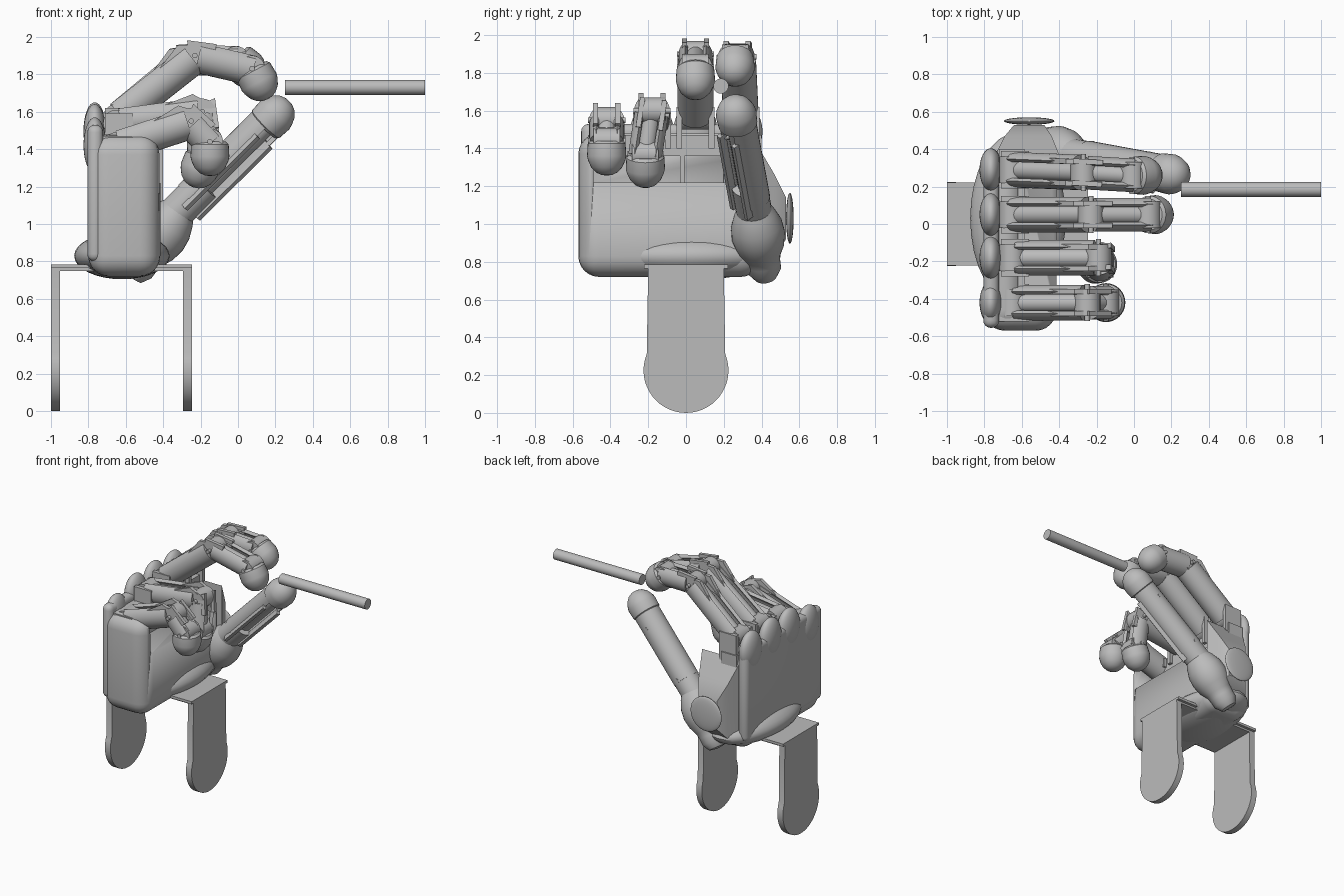
import bpy, bmesh
from math import pi, cos, sin, radians
from mathutils import Vector, Matrix

cube = bpy.data.objects.get("Cube")
if cube:
    bpy.data.objects.remove(cube, do_unlink=True)

grey = bpy.data.materials.new("plain_grey")
grey.use_nodes = True
grey.diffuse_color = (0.5, 0.5, 0.5, 1)
grey.node_tree.nodes["Principled BSDF"].inputs["Base Color"].default_value = (0.5, 0.5, 0.5, 1)


def finish(name, bm, mat=None, bevel=0, segments=4):
    if bevel:
        bmesh.ops.bevel(bm, geom=bm.edges[:], offset=bevel, segments=segments,
                        profile=0.5, affect='EDGES')
    if mat:
        bm.transform(mat)
    bmesh.ops.recalc_face_normals(bm, faces=bm.faces[:])
    me = bpy.data.meshes.new(name)
    bm.to_mesh(me)
    bm.free()
    me.materials.append(grey)
    ob = bpy.data.objects.new(name, me)
    bpy.context.collection.objects.link(ob)
    bpy.ops.object.select_all(action='DESELECT')
    ob.select_set(True)
    bpy.context.view_layer.objects.active = ob
    bpy.ops.object.shade_smooth_by_angle(angle=radians(35))
    return ob


def box(name, lo, hi, bevel=0, segments=4):
    lo, hi = Vector(lo), Vector(hi)
    bm = bmesh.new()
    bmesh.ops.create_cube(bm, size=1)
    size = hi - lo
    bm.transform(Matrix.Translation((lo + hi) / 2) @ Matrix.Diagonal((*size, 1)))
    return finish(name, bm, bevel=bevel, segments=segments)


def hull(name, points, mat=None):
    bm = bmesh.new()
    for p in points:
        bm.verts.new(p)
    bmesh.ops.convex_hull(bm, input=bm.verts[:])
    return finish(name, bm, mat)


def ellipsoid(name, centre, radii):
    bm = bmesh.new()
    bmesh.ops.create_uvsphere(bm, u_segments=32, v_segments=16, radius=1)
    return finish(name, bm, Matrix.Translation(centre) @ Matrix.Diagonal((*radii, 1)))


def rod(name, a, b, r):
    a, b = Vector(a), Vector(b)
    bm = bmesh.new()
    bmesh.ops.create_cone(bm, cap_ends=True, segments=24, radius1=r, radius2=r, depth=(b - a).length)
    turn = (b - a).to_track_quat('Z', 'Y').to_matrix().to_4x4()
    return finish(name, bm, Matrix.Translation((a + b) / 2) @ turn)


def frame(origin, d, dorsal=None):
    # local x = sideways, y = dorsal, z = along the segment
    d = Vector(d).normalized()
    dorsal = Vector(dorsal) if dorsal else d.cross(Vector((0, 1, 0)))
    side = dorsal.cross(d).normalized()
    dorsal = d.cross(side)
    m = Matrix((side, dorsal, d)).transposed().to_4x4()
    m.translation = Vector(origin)
    return m


def lathe(name, profile, mat):
    bm = bmesh.new()
    vs = [bm.verts.new((r, 0, z)) for r, z in profile]
    edges = [bm.edges.new(p) for p in zip(vs, vs[1:])]
    bmesh.ops.spin(bm, geom=vs + edges, cent=(0, 0, 0), axis=(0, 0, 1), angle=2 * pi, steps=32)
    bmesh.ops.remove_doubles(bm, verts=bm.verts[:], dist=1e-4)
    return finish(name, bm, mat)


def channel(name, a, b, r, dorsal=None, gap=38, wall=0.025):
    # open tube with a slot along its dorsal side
    a, b = Vector(a), Vector(b)
    n = 24
    angles = [radians(90 + gap + (360 - 2 * gap) * i / n) for i in range(n + 1)]
    ring = [(r * cos(t), r * sin(t)) for t in angles]
    ring += [((r - wall) * cos(t), (r - wall) * sin(t)) for t in reversed(angles)]
    bm = bmesh.new()
    ends = [[bm.verts.new((x, y, z)) for x, y in ring] for z in (0, (b - a).length)]
    m = len(ring)
    for i in range(m):
        j = (i + 1) % m
        bm.faces.new((ends[0][i], ends[0][j], ends[1][j], ends[1][i]))
    for e in ends:
        for i in range(n):
            bm.faces.new((e[i], e[i + 1], e[m - 2 - i], e[m - 1 - i]))
    return finish(name, bm, frame(a, b - a, dorsal))


def tip(name, origin, d, size=1.0):
    profile = [(0, 0), (.085, 0), (.1, .015), (.104, .08), (.098, .105), (.082, .14),
               (.055, .168), (.028, .18), (0, .184)]
    lathe(name, [(r * size, z * size) for r, z in profile], frame(origin, d))


def prongs(name, mat, outline):
    for s, side in ((-1, "right"), (1, "left")):
        hull(f"{name}_{side}_prong", [(s * x, y, z) for x in (.045, .072) for z, y in outline], mat)


# Wrist bracket: two round-ended legs under a plate
for name, x in (("right", -1.0), ("left", -0.295)):
    pts = [(0.225 * cos(pi + t * pi / 24), 0.225 + 0.225 * sin(pi + t * pi / 24)) for t in range(-6, 31)]
    pts = [p for p in pts if abs(p[0]) > 0.198 or p[1] < 0.225]
    pts = [(-0.2, 0.765)] + pts + [(0.2, 0.765)]
    bm = bmesh.new()
    face = bm.faces.new([bm.verts.new((x, y, z)) for y, z in pts])
    out = bmesh.ops.extrude_face_region(bm, geom=[face])
    bmesh.ops.translate(bm, vec=(.048, 0, 0), verts=[v for v in out["geom"] if isinstance(v, bmesh.types.BMVert)])
    finish(f"{name}_bracket_leg", bm)
box("bracket_plate", (-1, -.2, .75), (-.247, .2, .785))
for s in (-1, 1):
    box("bracket_rim", (-1, s * .21 - .012, .765), (-.247, s * .21 + .012, .785))

# Palm with an open pocket above the heel
palm = box("palm", (-.8, -.57, .72), (-.415, .4, 1.48), bevel=.11, segments=6)
cutter = box("palm_cutter", (-.62, -.49, 1.22), (-.2, .6, 1.8))
mod = palm.modifiers.new("pocket", 'BOOLEAN')
mod.operation, mod.object, mod.solver = 'DIFFERENCE', cutter, 'EXACT'
bpy.context.view_layer.objects.active = palm
bpy.ops.object.modifier_apply(modifier="pocket")
bpy.data.objects.remove(cutter, do_unlink=True)
ellipsoid("wrist_flare", (-.62, .03, .83), (.255, .46, .125))
box("back_shell", (-.805, -.555, .8), (-.72, .4, 1.53), bevel=.04)
box("finger_mount", (-.72, -.52, 1.36), (-.585, .4, 1.47))
for y in (-.02, .21):
    box("pocket_rib", (-.62, y - .012, 1.22), (-.59, y + .012, 1.47))

# Thumb motor housing and its round cap
hull("thumb_housing", [(x, .37, z) for x in (-.74, -.4) for z in (.8, 1.43)] +
     [(x, .47, z) for x in (-.69, -.44) for z in (.84, 1.26)] +
     [(x, .53, z) for x in (-.64, -.48) for z in (.92, 1.14)])
ellipsoid("thumb_motor_cap", (-.56, .55, 1.03), (.135, .02, .135))

# Fingers: base, middle joint, end joint, tip direction, knuckle height
fingers = {
    "index": ((-.65, .29, 1.57), (-.27, .275, 1.885), (-.01, .26, 1.88), (.7, 0, -.6), 1.49),
    "middle": ((-.65, .05, 1.57), (-.23, .05, 1.9), (.075, .05, 1.83), (.45, 0, -.85), 1.5),
    "ring": ((-.65, -.18, 1.54), (-.19, -.18, 1.6), (-.18, -.215, 1.37), (-.3, 0, -.9), 1.49),
    "little": ((-.65, -.42, 1.42), (-.25, -.42, 1.55), (-.15, -.42, 1.44), (0, 0, -1), 1.42),
}
for name, (base, mid, end, d, top) in fingers.items():
    base, mid, end = Vector(base), Vector(mid), Vector(end)
    u, v = (mid - base).normalized(), (end - mid).normalized()
    side = Vector((0, .088, 0))
    ellipsoid(f"{name}_knuckle", (-.765, base.y, top), (.06, .115, .15))
    for s in (-1, 1):
        y = base.y + s * .085
        box(f"{name}_base_lug", (-.71, y - .015, 1.4), (-.56, y + .015, base.z + .05))
    # Finger segments with their inner tendons
    channel(f"{name}_lower_segment", base + u * .02, mid - u * .02, .095)
    channel(f"{name}_upper_segment", mid + v * .02, end + v * .01, .09)
    rod(f"{name}_lower_tendon", base, mid, .05)
    rod(f"{name}_upper_tendon", mid, end, .05)
    prongs(f"{name}_lower", frame(mid, u), [(-.2, .06), (-.04, .1), (.03, .05), (-.05, 0)])
    prongs(f"{name}_upper", frame(mid, v), [(-.06, .07), (.1, .085), (.1, 0), (-.03, 0)])
    # Joints and pins
    for i, p in enumerate((base, mid, end)):
        rod(f"{name}_joint", p - side * .8, p + side * .8, .07)
        rod(f"{name}_pin", p - side * 1.12, p + side * 1.12, .014)
    tip(f"{name}_fingertip", end, d)

# Thumb: ball root, swollen lower part, slotted segments, tip
root, knee, head = Vector((-.52, .41, .785)), Vector((-.32, .36, 1.07)), Vector((.145, .275, 1.53))
lathe("thumb_root", [(0, -.09), (.06, -.08), (.09, -.03), (.092, .02), (.1, .06), (.128, .12), (.142, .19),
                     (.136, .26), (.11, .33), (.08, .38), (0, .4)], frame(root, knee - root))
d = (head - knee).normalized()
opening = (.5, -.75, -.45)
rod("thumb_lower_collar", knee - d * .03, knee + d * .2, .095)
channel("thumb_segment", knee + d * .1, head, .098, dorsal=opening, gap=34)
rod("thumb_tendon", knee, head, .06)
for s in (-1, 1):
    rail = frame(knee, d, opening)
    hull("thumb_rail", [(s * x, y, z) for x in (.045, .07) for y in (.02, .1) for z in (.05, .6)], rail)
for t in (.2, .85):
    p = knee.lerp(head, t)
    rod("thumb_pin", p - Vector((0, .1, 0)), p + Vector((0, .1, 0)), .014)
tip("thumb_tip", head - d * .01, d, 1.04)

# Held rod
rod("held_rod", (.25, .185, 1.73), (1, .185, 1.73), .04)
